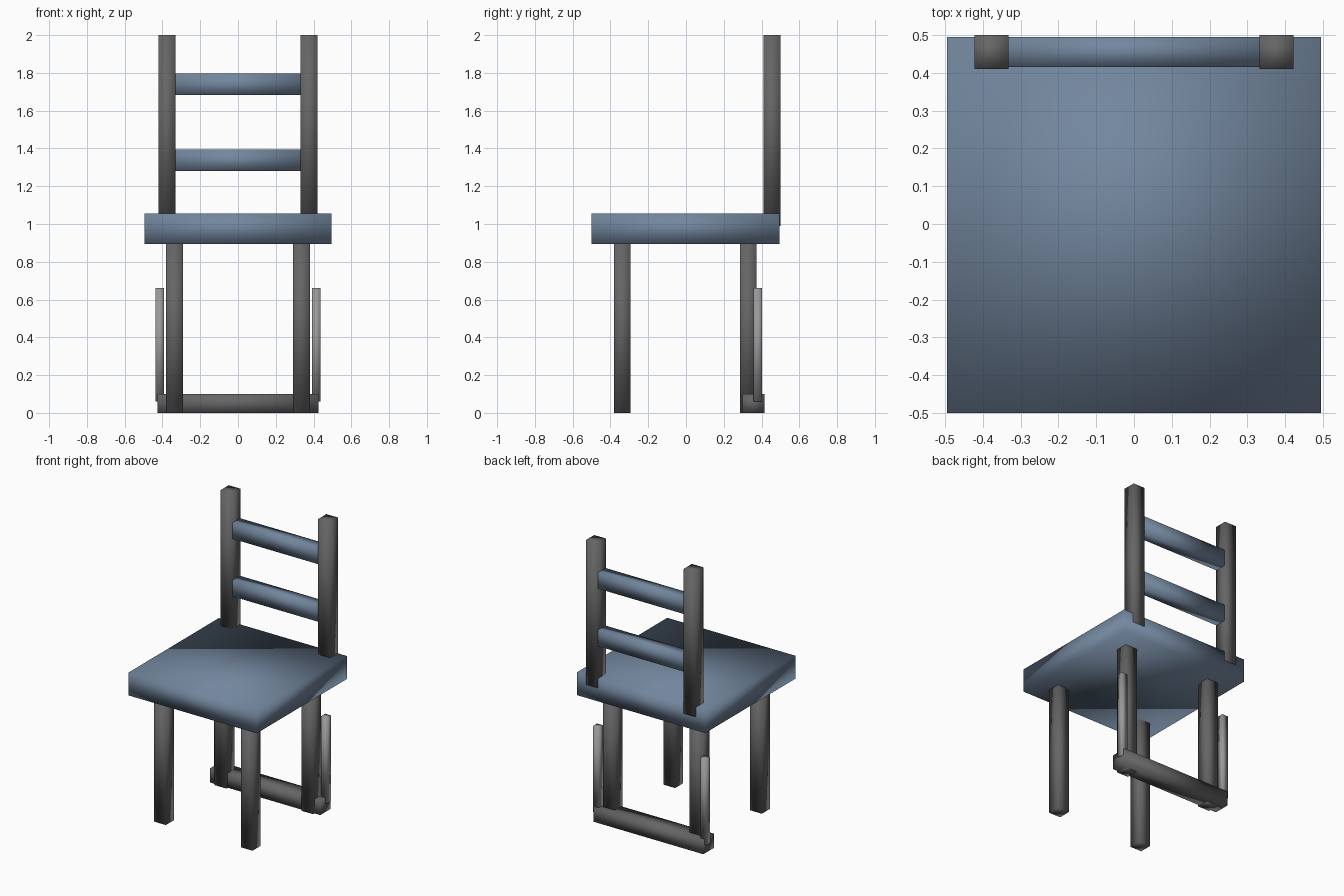
import bpy

if "Cube" in bpy.data.objects:
    bpy.data.objects.remove(bpy.data.objects["Cube"], do_unlink=True)


def material(name, color):
    mat = bpy.data.materials.new(name)
    mat.use_nodes = True
    mat.diffuse_color = (*color, 1)
    mat.node_tree.nodes["Principled BSDF"].inputs["Base Color"].default_value = (*color, 1)
    return mat


slate_blue = material("slate blue", (0.17, 0.24, 0.34))
dark_grey = material("dark grey", (0.13, 0.13, 0.13))
light_grey = material("light grey", (0.32, 0.32, 0.32))


def box(name, low, high, mat):
    """Softly shaded box between two opposite corners."""
    size = [b - a for a, b in zip(low, high)]
    centre = [(a + b) / 2 for a, b in zip(low, high)]
    bpy.ops.mesh.primitive_cube_add(size=1, location=centre)
    obj = bpy.context.object
    obj.name = name
    obj.scale = size
    bpy.ops.object.transform_apply(location=False, rotation=False, scale=True)
    bpy.ops.object.shade_smooth()
    obj.data.materials.append(mat)


def pair(name, low, high, mat):
    """The same box on the left (+x) and mirrored on the right."""
    box("left_" + name, low, high, mat)
    box("right_" + name, (-high[0], *low[1:]), (-low[0], *high[1:]), mat)


# Seat
box("seat", (-0.495, -0.5, 0.895), (0.495, 0.495, 1.055), slate_blue)

# Legs
for label, y in (("front_leg", -0.382), ("rear_leg", 0.285)):
    pair(label, (0.29, y, 0), (0.38, y + 0.088, 0.9), dark_grey)

# Backrest posts and slats
pair("back_post", (0.332, 0.41, 0.99), (0.422, 0.5, 2), dark_grey)
for label, z in (("lower_slat", 1.28), ("upper_slat", 1.682)):
    box(label, (-0.34, 0.415, z), (0.34, 0.495, z + 0.114), slate_blue)

# Foot bar behind the rear legs, with an upright rod at each end
box("foot_bar", (-0.425, 0.3, 0), (0.425, 0.415, 0.1), dark_grey)
pair("side_rod", (0.392, 0.357, 0.06), (0.437, 0.402, 0.66), light_grey)
